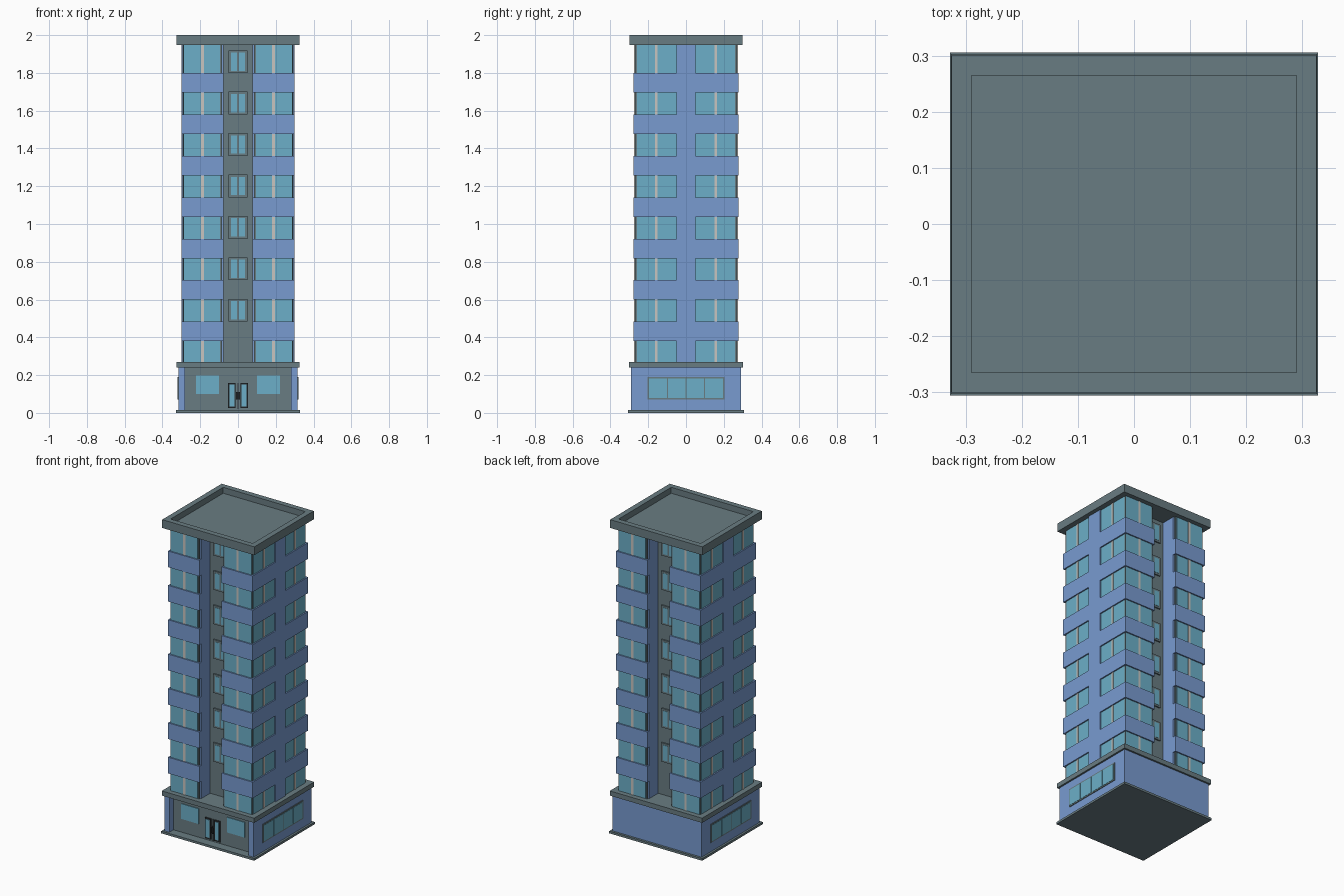
import bpy, bmesh

if "Cube" in bpy.data.objects:
    bpy.data.objects.remove(bpy.data.objects["Cube"])


def material(name, rgb):
    m = bpy.data.materials.new(name)
    m.diffuse_color = (*rgb, 1)
    m.use_nodes = True
    m.node_tree.nodes["Principled BSDF"].inputs["Base Color"].default_value = m.diffuse_color
    return m


GREY = material("slate grey", (0.141, 0.202, 0.223))
BLUE = material("facade blue", (0.188, 0.328, 0.631))
GLASS = material("window glass", (0.15, 0.429, 0.578))
PALE = material("pale mullion", (0.58, 0.56, 0.53))
DARK = material("dark frame", (0.03, 0.036, 0.04))


def part(name, mat, boxes):
    """One object made of boxes (x0, x1, y0, y1, z0, z1)."""
    bm = bmesh.new()
    for x0, x1, y0, y1, z0, z1 in boxes:
        for v in bmesh.ops.create_cube(bm, size=1)["verts"]:
            v.co = (x1 if v.co.x > 0 else x0,
                    y1 if v.co.y > 0 else y0,
                    z1 if v.co.z > 0 else z0)
    me = bpy.data.meshes.new(name)
    bm.to_mesh(me)
    bm.free()
    me.materials.append(mat)
    ob = bpy.data.objects.new(name, me)
    bpy.context.collection.objects.link(ob)
    return ob


def mirror(boxes, x=True, y=True):
    """Repeat boxes on the opposite side(s) of the building."""
    out = list(boxes)
    if x:
        out += [(-b[1], -b[0], *b[2:]) for b in out]
    if y:
        out += [(b[0], b[1], -b[3], -b[2], b[4], b[5]) for b in out]
    return out


def block(hx, hy, z0, z1):
    return (-hx, hx, -hy, hy, z0, z1)


# Main dimensions
HX, HY = 0.299, 0.279          # outer face of the blue bands
NX, NY = 0.078, 0.169          # half width and back wall of the notch
IN = 0.010                     # posts sit back from the bands
Z0, Z1 = 0.27, 1.947           # tower bottom and top
STEP, BAND = 0.2193, 0.103
bands = [(0.38 + i * STEP, 0.38 + i * STEP + BAND) for i in range(7)]
edges = [Z0] + [z for b in bands for z in b] + [Z1]
rows = list(zip(edges[0::2], edges[1::2]))

# Ground floor
part("plinth", GREY, [block(0.328, 0.306, 0, 0.014)])
part("base_walls", BLUE, [(-0.315, 0.315, -0.245, 0.292, 0.014, 0.24)]
     + mirror([(0.28, 0.315, -0.292, -0.245, 0.014, 0.24)], y=False))
part("entrance_wall", GREY, [(-0.28, 0.28, -0.25, -0.245, 0.014, 0.24)])
part("base_cornice", GREY, [block(0.326, 0.303, 0.24, Z0)])
part("shop_windows", GLASS,
     mirror([(0.10, 0.223, -0.254, -0.25, 0.10, 0.197)], y=False))
part("side_window_frames", GREY,
     mirror([(0.315, 0.319, -0.203, 0.203, 0.072, 0.19)], y=False))
part("side_window_panes", GLASS, mirror(
    [(0.319, 0.3205, -0.195 + i * 0.0985, -0.1005 + i * 0.0985, 0.08, 0.182)
     for i in range(4)], y=False))

# Double entrance door
part("door_leaves", DARK,
     mirror([(0.012, 0.053, -0.258, -0.25, 0.025, 0.157)], y=False))
part("door_glass", GLASS,
     mirror([(0.019, 0.046, -0.260, -0.258, 0.035, 0.149)], y=False))
part("door_handles", DARK,
     mirror([(0.003, 0.011, -0.266, -0.25, 0.07, 0.11)], y=False)
     + [(-0.003, 0.003, -0.254, -0.25, 0.02, 0.157)])

# Tower core with front and back notch, and corner posts of the wings
part("tower_core", GREY, [block(0.10, NY, Z0, Z1)])
part("wing_posts", GREY, mirror(
    [(NX + 0.008, HX - IN, -HY + IN, HY - IN, Z0, Z1)], y=False))

# Blue spandrel bands, side columns and notch walls
part("blue_bands", BLUE, mirror(
    [(NX, HX, -HY, HY, a, b) for a, b in bands], y=False))
part("side_columns", BLUE, mirror(
    [(0.25, HX, -0.05, 0.05, a, b) for a, b in rows], y=False))
part("notch_walls", BLUE, mirror(
    [(NX, 0.12, NY - 0.01, HY - 0.02, a, b) for a, b in rows]))

# Wing windows on all four sides with pale mullions
G = 0.002
part("wing_glass", GLASS, mirror(
    [(0.095, 0.286, HY - IN - G, HY - IN + G, a, b) for a, b in rows]
    + [(HX - IN - G, HX - IN + G, 0.05, 0.26, a, b) for a, b in rows]))
part("wing_mullions", PALE, mirror(
    [(0.180, 0.195, HY - IN, HY - IN + 0.005, a, b) for a, b in rows]
    + [(HX - IN, HX - IN + 0.005, 0.150, 0.164, a, b) for a, b in rows]))

# Small stair windows in the notches
stairs = [(b, b + 0.121) for a, b in bands]
part("stair_window_frames", GREY, mirror(
    [(-0.051, 0.051, NY, NY + 0.008, a, b) for a, b in stairs], x=False))
part("stair_window_panes", GLASS, mirror(
    [(0.005, 0.038, NY + 0.008, NY + 0.0095, a + 0.012, b - 0.012)
     for a, b in stairs]))

# Roof slab with raised parapet
part("roof_slab", GREY, [block(0.325, 0.300, Z1, 1.962)])
part("roof_parapet", GREY,
     mirror([(0.290, 0.325, -0.300, 0.300, 1.962, 2.0)], y=False)
     + mirror([(-0.290, 0.290, 0.265, 0.300, 1.962, 2.0)], x=False))
